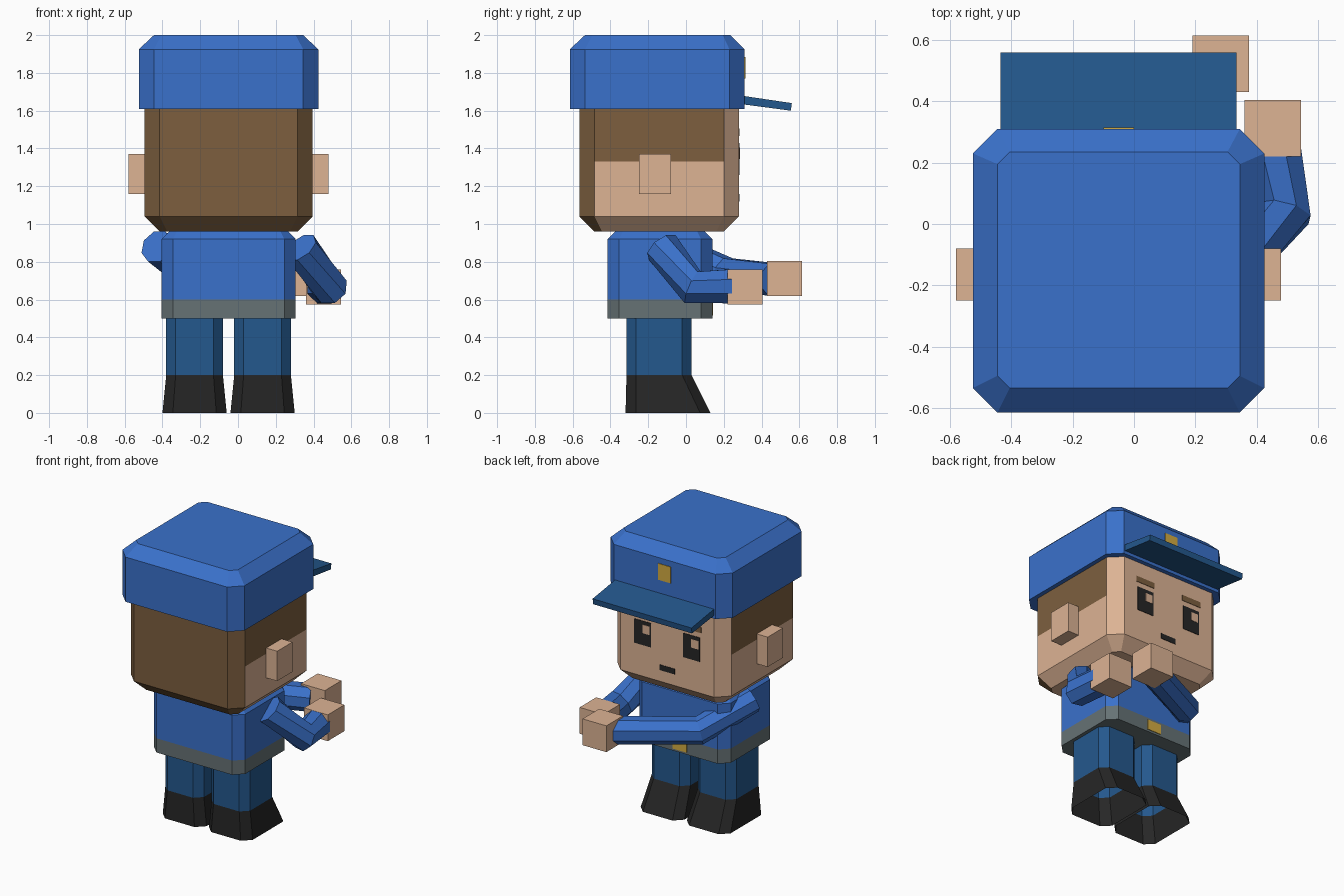
import bpy, bmesh
from mathutils import Vector

if "Cube" in bpy.data.objects:
    bpy.data.objects.remove(bpy.data.objects["Cube"])


def material(name, r, g, b):
    m = bpy.data.materials.new(name)
    lin = [((c / 255 + 0.055) / 1.055) ** 2.4 for c in (r, g, b)]
    m.diffuse_color = (*lin, 1)
    m.use_nodes = True
    m.node_tree.nodes["Principled BSDF"].inputs["Base Color"].default_value = m.diffuse_color
    return m


BLUE = material("uniform blue", 58, 113, 203)
NAVY = material("dark blue", 36, 88, 141)
SKIN = material("skin", 221, 179, 148)
BROWN = material("hair brown", 125, 95, 63)
GREY = material("belt grey", 102, 114, 117)
BLACK = material("black", 38, 38, 38)
GOLD = material("gold", 212, 172, 66)
CX = -0.05  # middle of the figure in x


def ring(x0, x1, y0, y1, ch, z):
    """Rectangle with cut corners at height z."""
    return [(x0 + ch, y0, z), (x1 - ch, y0, z), (x1, y0 + ch, z), (x1, y1 - ch, z),
            (x1 - ch, y1, z), (x0 + ch, y1, z), (x0, y1 - ch, z), (x0, y0 + ch, z)]


def loft(name, rings, mats, rule=None, bottom=True):
    """Skin a stack of rings; rule(face centre) picks the material index."""
    bm = bmesh.new()
    vs = [[bm.verts.new(p) for p in r] for r in rings]
    n = len(rings[0])
    for a, b in zip(vs, vs[1:]):
        for i in range(n):
            j = (i + 1) % n
            bm.faces.new((a[i], a[j], b[j], b[i]))
    if bottom:
        bm.faces.new(vs[0][::-1])
    bm.faces.new(vs[-1])
    bmesh.ops.recalc_face_normals(bm, faces=bm.faces)
    if rule:
        bm.normal_update()
        for f in bm.faces:
            f.material_index = rule(f.calc_center_median(), f.normal)
    me = bpy.data.meshes.new(name)
    bm.to_mesh(me)
    bm.free()
    for m in mats:
        me.materials.append(m)
    ob = bpy.data.objects.new(name, me)
    bpy.context.collection.objects.link(ob)
    return ob


def box(name, x, y, z, mat):
    rect = [(x[0], y[0]), (x[1], y[0]), (x[1], y[1]), (x[0], y[1])]
    return loft(name, [[(*p, h) for p in rect] for h in z], [mat])


def arm(name, path, r=0.09):
    """Octagonal sleeve along a path."""
    pts = [Vector(p) for p in path]
    k = r * 0.414
    prof = [(-k, -r), (k, -r), (r, -k), (r, k), (k, r), (-k, r), (-r, k), (-r, -k)]
    rings = []
    for i, p in enumerate(pts):
        t = Vector()
        if i > 0:
            t += (p - pts[i - 1]).normalized()
        if i < len(pts) - 1:
            t += (pts[i + 1] - p).normalized()
        t.normalize()
        side = t.cross(Vector((0, 0, 1))).normalized()
        up = side.cross(t)
        rings.append([p + side * a + up * b for a, b in prof])
    return loft(name, rings, [BLUE])


# Cap with bevelled top
loft("cap", [ring(-0.525, 0.425, -0.615, 0.31, 0.08, 1.61),
             ring(-0.525, 0.425, -0.615, 0.31, 0.08, 1.925),
             ring(-0.445, 0.345, -0.535, 0.235, 0.04, 2.0)], [BLUE])

# Sloping cap brim
loft("cap_brim", [[(x, y, z) for y, z in ((0.29, 1.635), (0.555, 1.6), (0.56, 1.64), (0.29, 1.68))]
                  for x in (-0.435, 0.335)], [NAVY])

# Head: hair covers the back and the upper sides
H = (-0.495, 0.395, -0.565, 0.28, 0.08)
loft("head", [ring(-0.415, 0.315, -0.485, 0.2, 0.04, 0.96)] + [ring(*H, z) for z in (1.04, 1.33, 1.63)],
     [SKIN, BROWN],
     lambda c, n: int(c.y < -0.4 or (abs(n.x) > 0.9 and c.z > 1.33)))

# Torso with belt
T = (-0.405, 0.305, -0.415, 0.14, 0.06)
loft("torso", [ring(*T, z) for z in (0.5, 0.6, 0.92)] + [ring(-0.365, 0.265, -0.375, 0.1, 0.04, 0.96)],
     [BLUE, GREY], lambda c, n: int(c.z < 0.6))

# Things in left and right pairs
for s, side in ((-1, "left"), (1, "right")):
    def span(a, b):
        return sorted((CX + s * a, CX + s * b))

    # Ear
    box(side + "_ear", span(0.43, 0.53), (-0.25, -0.08), (1.16, 1.37), SKIN)

    # Leg and flared boot, open underneath
    x = CX + s * 0.18
    loft(side + "_leg", [ring(x - 0.17, x + 0.17, -0.32, 0.13, 0.055, 0),
                         ring(x - 0.15, x + 0.15, -0.315, 0.03, 0.05, 0.2),
                         ring(x - 0.15, x + 0.15, -0.315, 0.03, 0.05, 0.51)],
         [NAVY, BLACK], lambda c, n: int(c.z < 0.2), bottom=False)

    # Eye, glint and eyebrow plates
    ex = CX + s * 0.19
    box(side + "_eye", (ex - 0.065, ex + 0.065), (0.278, 0.283), (1.26, 1.43), BLACK)
    box(side + "_eye_glint", (ex - 0.055, ex), (0.281, 0.285), (1.345, 1.405), SKIN)
    box(side + "_eyebrow", (ex - 0.075, ex + 0.075), (0.278, 0.283), (1.465, 1.505), BROWN)

# Mouth, cap badge and belt buckle plates
box("mouth", (CX - 0.06, CX + 0.06), (0.278, 0.283), (1.12, 1.158), BLACK)
box("cap_badge", (CX - 0.05, CX + 0.05), (0.308, 0.314), (1.77, 1.885), GOLD)
box("belt_buckle", (CX - 0.055, CX + 0.055), (0.138, 0.144), (0.515, 0.585), GOLD)

# Arms held forward, left one reaching across the body
arm("right_arm", [(0.33, -0.125, 0.875), (0.485, 0.035, 0.665), (0.455, 0.24, 0.67)])
arm("left_arm", [(-0.43, -0.12, 0.88), (-0.25, 0.21, 0.735), (0.24, 0.47, 0.705)], 0.085)
box("right_hand", (0.36, 0.545), (0.22, 0.405), (0.575, 0.76), SKIN)
box("left_hand", (0.19, 0.375), (0.43, 0.615), (0.62, 0.805), SKIN)
